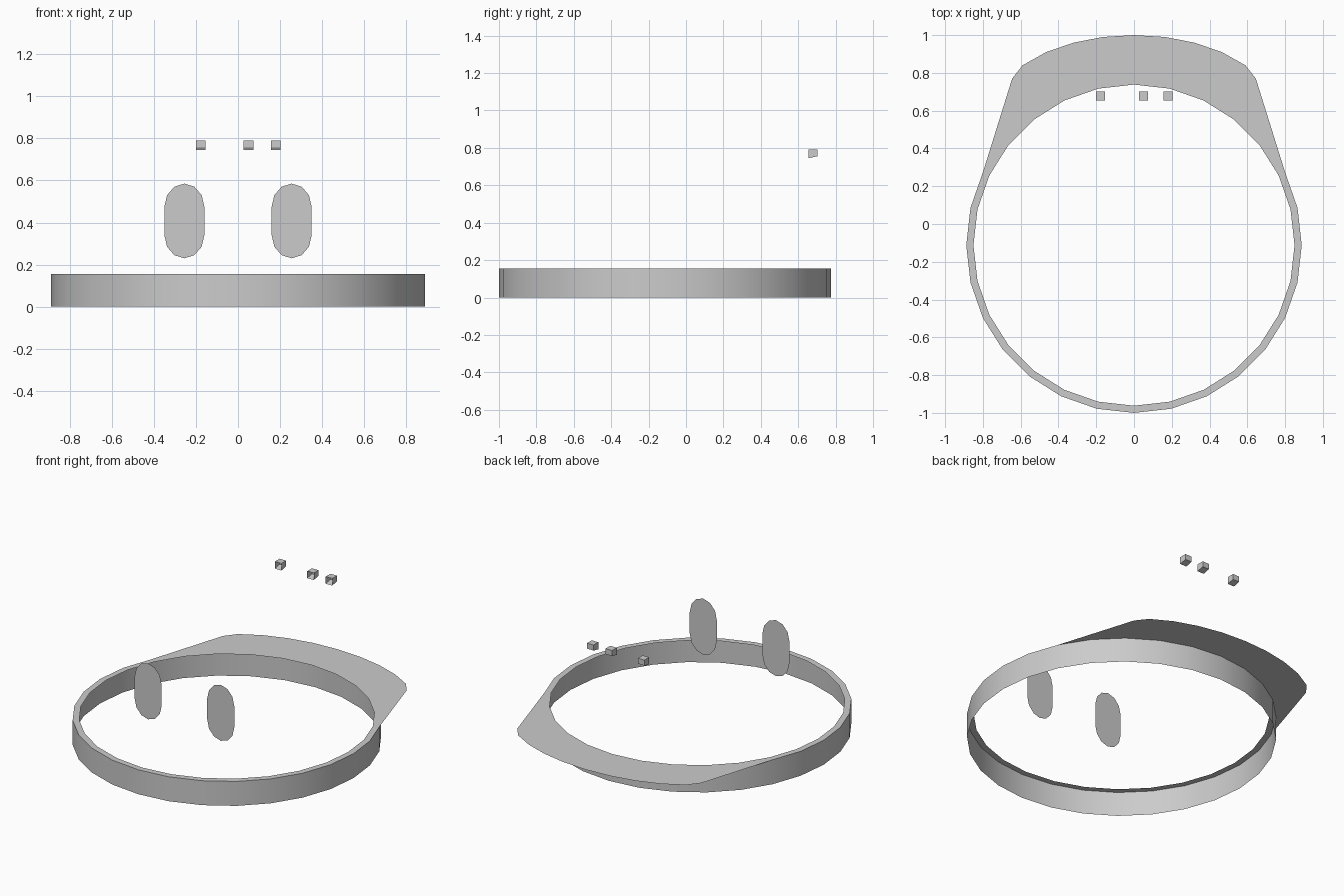
import bpy, math

if "Cube" in bpy.data.objects:
    bpy.data.objects.remove(bpy.data.objects["Cube"])

SIDES, CY, TOP = 28, -0.112, 0.155
R_OUT, R_IN = 0.888, 0.85


def make(name, verts, faces, smooth=False):
    mesh = bpy.data.meshes.new(name)
    mesh.from_pydata(verts, [], faces)
    mesh.update()
    obj = bpy.data.objects.new(name, mesh)
    bpy.context.collection.objects.link(obj)
    if smooth:
        bpy.ops.object.select_all(action='DESELECT')
        obj.select_set(True)
        bpy.context.view_layer.objects.active = obj
        bpy.ops.object.shade_smooth_by_angle(angle=math.radians(30))
    return obj


def ring_point(k, r, z):
    a = 2 * math.pi * k / SIDES
    return (r * math.sin(a), CY + r * math.cos(a), z)


# Head band: outer wall with a thin flange turned inward at the top
verts, faces = [], []
for r, z in [(R_OUT, 0), (R_OUT, TOP), (R_IN, TOP)]:
    verts += [ring_point(k, r, z) for k in range(SIDES)]
for row in range(2):
    for k in range(SIDES):
        n = (k + 1) % SIDES
        a, b = row * SIDES, (row + 1) * SIDES
        faces.append((a + k, b + k, b + n, a + n))
make("head_band", verts, faces, smooth=True)

# Flat brim, from the wall's top edge to the outer outline
half = [(0, 1.0), (0.165, 0.99), (0.32, 0.96), (0.465, 0.91), (0.59, 0.84), (0.645, 0.77)]
outline = [(-x, y, TOP) for x, y in half[:0:-1]] + [(x, y, TOP) for x, y in half]
inner = [ring_point(k, R_OUT, TOP) for k in range(-5, 6)]
n = len(inner)
make("brim", inner + outline, [(i, n + i, n + i + 1, i + 1) for i in range(n - 1)])

# Flat oval eyes
for side, label in ((-1, "left"), (1, "right")):
    pts = []
    for zc, start in ((0.475, 0), (0.34, 180)):
        for i in range(7):
            a = math.radians(start + 30 * i)
            pts.append((side * 0.255 + 0.095 * math.cos(a), -0.537, zc + 0.11 * math.sin(a)))
    make(label + "_eye", pts, [tuple(reversed(range(len(pts))))])

# Small blocks, open at the front, with a sloping underside
for i, x in enumerate((-0.177, 0.05, 0.18)):
    pts = []
    for y, bottom in ((0.655, 0.745), (0.702, 0.755)):
        pts += [(x - 0.023, y, bottom), (x + 0.023, y, bottom),
                (x + 0.023, y, 0.79), (x - 0.023, y, 0.79)]
    make("small_block_%d" % (i + 1), pts,
         [(0, 4, 5, 1), (1, 5, 6, 2), (2, 6, 7, 3), (3, 7, 4, 0), (4, 7, 6, 5)])
